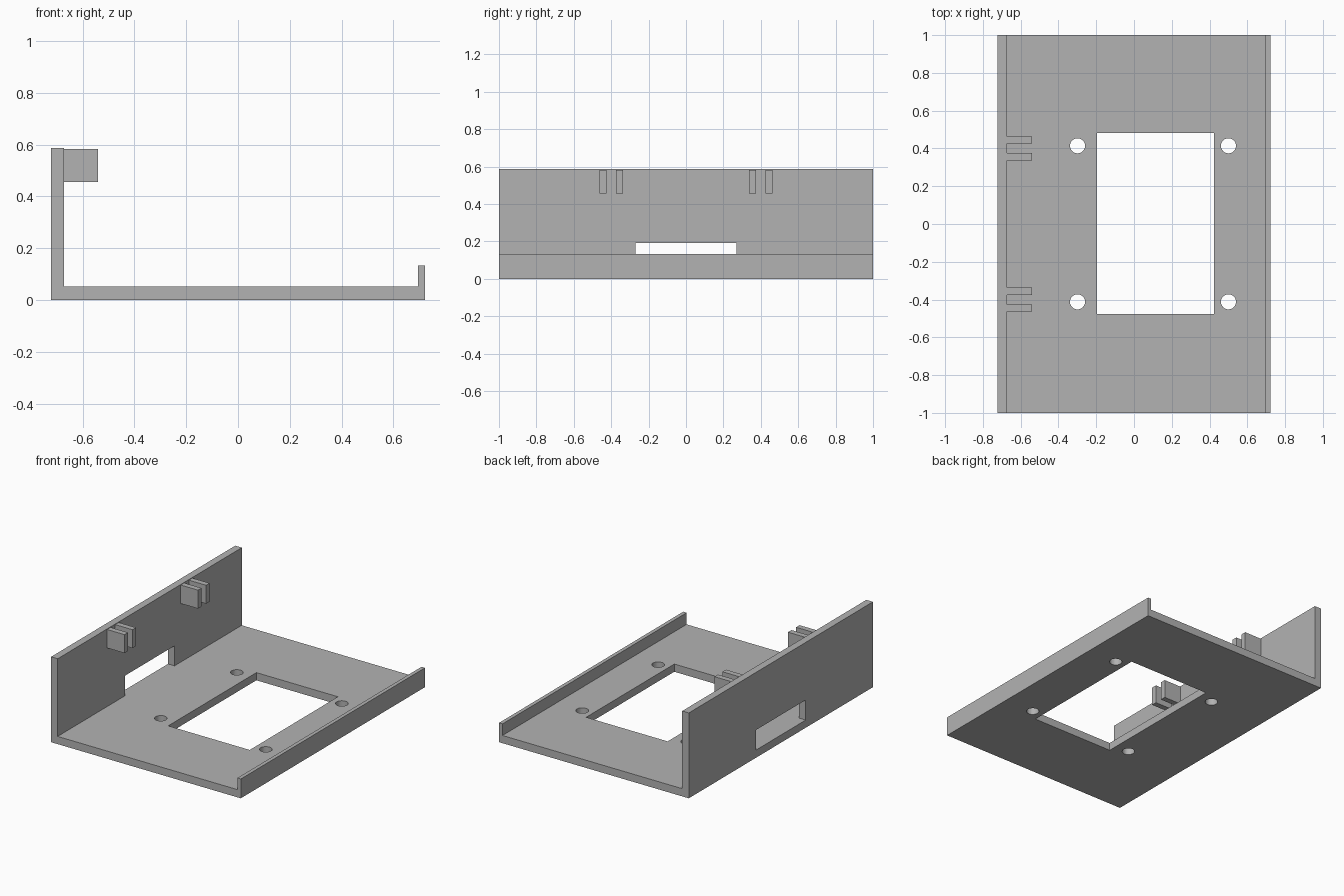
import bpy
import bmesh
import math

if "Cube" in bpy.data.objects:
    bpy.data.objects.remove(bpy.data.objects["Cube"])

grey = bpy.data.materials.new("grey plastic")
grey.diffuse_color = (0.45, 0.45, 0.45, 1)
grey.use_nodes = True
grey.node_tree.nodes["Principled BSDF"].inputs["Base Color"].default_value = grey.diffuse_color


def finish(name, bm):
    bmesh.ops.recalc_face_normals(bm, faces=bm.faces)
    mesh = bpy.data.meshes.new(name)
    bm.to_mesh(mesh)
    bm.free()
    obj = bpy.data.objects.new(name, mesh)
    bpy.context.collection.objects.link(obj)
    mesh.materials.append(grey)
    return obj


def add_box(bm, x, y, z):
    verts = bmesh.ops.create_cube(bm, size=1)["verts"]
    for v in verts:
        v.co = [r[0] if c < 0 else r[1] for c, r in zip(v.co, (x, y, z))]


def cut(target, name, bm):
    cutter = finish(name, bm)
    cutter.hide_render = True
    cutter.hide_set(True)
    mod = target.modifiers.new(name, "BOOLEAN")
    mod.operation = "DIFFERENCE"
    mod.solver = "EXACT"
    mod.object = cutter


HALF = 0.7215
FLOOR, LIP, TOP = 0.053, 0.133, 0.587
WALL_IN, LIP_IN = -HALF + 0.05, HALF - 0.026

# Tray: floor, tall wall and low lip as one extruded profile
profile = [(-HALF, 0), (HALF, 0), (HALF, LIP), (LIP_IN, LIP), (LIP_IN, FLOOR),
           (WALL_IN, FLOOR), (WALL_IN, TOP), (-HALF, TOP)]
bm = bmesh.new()
face = bm.faces.new([bm.verts.new((x, -1, z)) for x, z in profile])
extruded = bmesh.ops.extrude_face_region(bm, geom=[face])["geom"]
bmesh.ops.translate(bm, vec=(0, 2, 0),
                    verts=[g for g in extruded if isinstance(g, bmesh.types.BMVert)])
tray = finish("tray", bm)

# Large rectangular opening in the floor
bm = bmesh.new()
add_box(bm, (-0.197, 0.423), (-0.477, 0.481), (-0.1, 0.1))
cut(tray, "floor_opening_cutter", bm)

# Slot through the tall wall, level with the floor
bm = bmesh.new()
add_box(bm, (-0.8, WALL_IN + 0.05), (-0.27, 0.27), (FLOOR, 0.191))
cut(tray, "wall_slot_cutter", bm)

# Four screw holes
bm = bmesh.new()
for x in (-0.299, 0.5):
    for y in (-0.412, 0.414):
        made = bmesh.ops.create_cone(bm, cap_ends=True, segments=32,
                                     radius1=0.04, radius2=0.04, depth=0.3)
        bmesh.ops.translate(bm, vec=(x, y, 0), verts=made["verts"])
cut(tray, "screw_hole_cutter", bm)

# Two pairs of holder tabs on the inside of the wall
for label, centre in (("front", -0.4), ("back", 0.4)):
    bm = bmesh.new()
    for side in (-1, 1):
        ys = sorted((centre + side * 0.025, centre + side * 0.063))
        add_box(bm, (WALL_IN, -0.54), ys, (0.456, 0.583))
    finish(label + "_holder_tabs", bm)

# Smooth the hole walls, keep every edge sharp
bpy.context.view_layer.objects.active = tray
tray.select_set(True)
bpy.ops.object.shade_smooth_by_angle(angle=math.radians(30))
